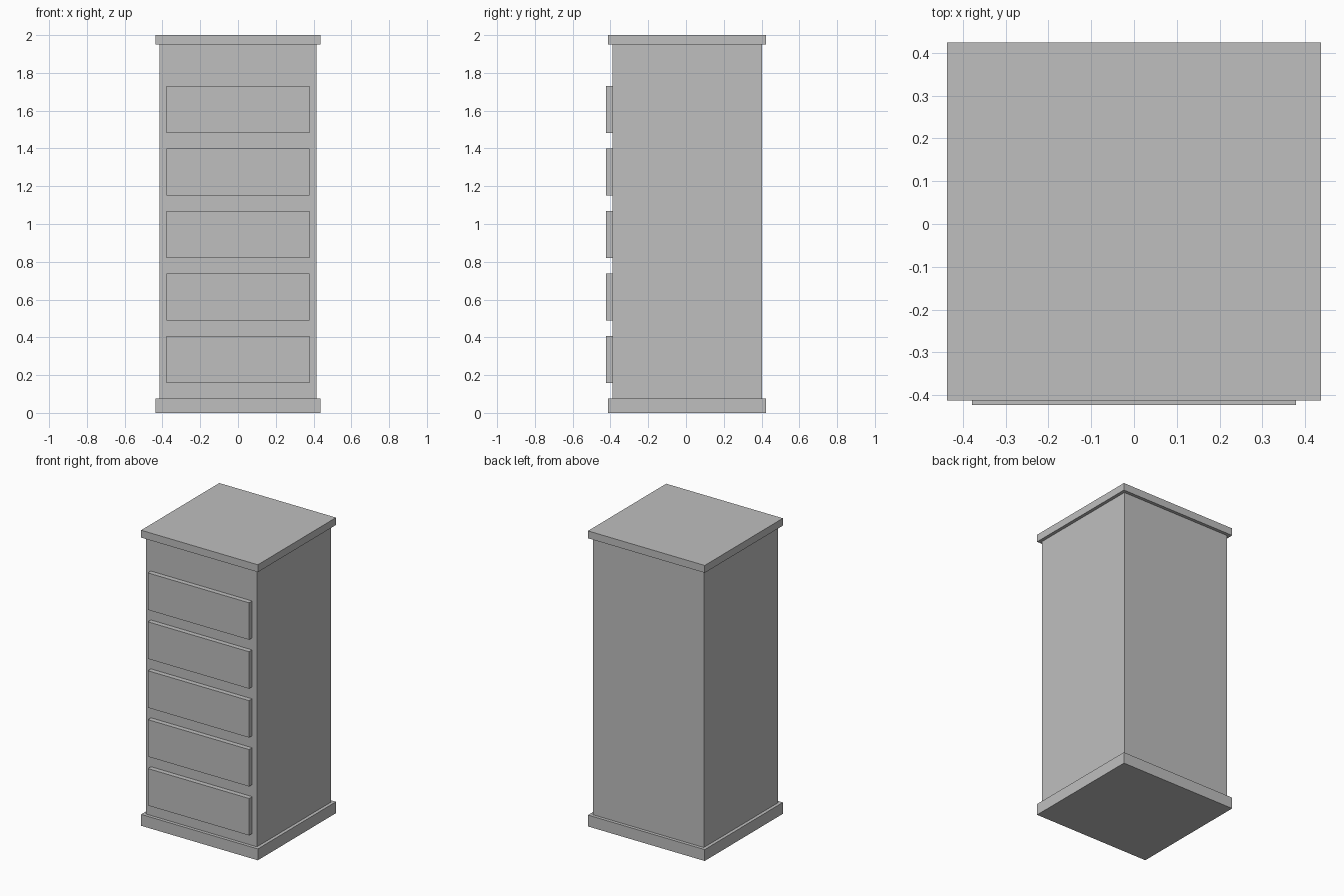
import bpy
import bmesh
from mathutils import Matrix, Vector

cube = bpy.data.objects.get("Cube")
if cube:
    bpy.data.objects.remove(cube, do_unlink=True)

# Single painted finish
grey = bpy.data.materials.new("plain_grey")
grey.use_nodes = True
COLOUR = (0.52, 0.52, 0.52, 1)
grey.diffuse_color = COLOUR
grey.node_tree.nodes["Principled BSDF"].inputs["Base Color"].default_value = COLOUR


def box(name, low, high):
    """Flat-shaded box between two opposite corners."""
    low, high = Vector(low), Vector(high)
    bm = bmesh.new()
    bmesh.ops.create_cube(bm, size=1, matrix=Matrix.Diagonal((*(high - low), 1)))
    mesh = bpy.data.meshes.new(name)
    bm.to_mesh(mesh)
    bm.free()
    mesh.materials.append(grey)
    obj = bpy.data.objects.new(name, mesh)
    obj.location = (low + high) / 2
    bpy.context.collection.objects.link(obj)
    return obj


BODY_FRONT, BODY_BACK = -0.39, 0.402
BODY_HALF = 0.415
LIP = 0.022
BASE_TOP, TOP_UNDERSIDE = 0.077, 1.95

# Cabinet body
box("cabinet_body", (-BODY_HALF, BODY_FRONT, BASE_TOP),
    (BODY_HALF, BODY_BACK, TOP_UNDERSIDE))

# Plinth and top slab overhang the body equally on all sides
for name, bottom, top in (("plinth", 0, BASE_TOP), ("top_slab", TOP_UNDERSIDE, 2)):
    box(name, (-BODY_HALF - LIP, BODY_FRONT - LIP, bottom),
        (BODY_HALF + LIP, BODY_BACK + LIP, top))

# Five evenly spaced drawer fronts
for i in range(5):
    z = 0.157 + i * 0.331
    box(f"drawer_front_{i + 1}", (-0.379, -0.423, z), (0.379, BODY_FRONT, z + 0.25))
